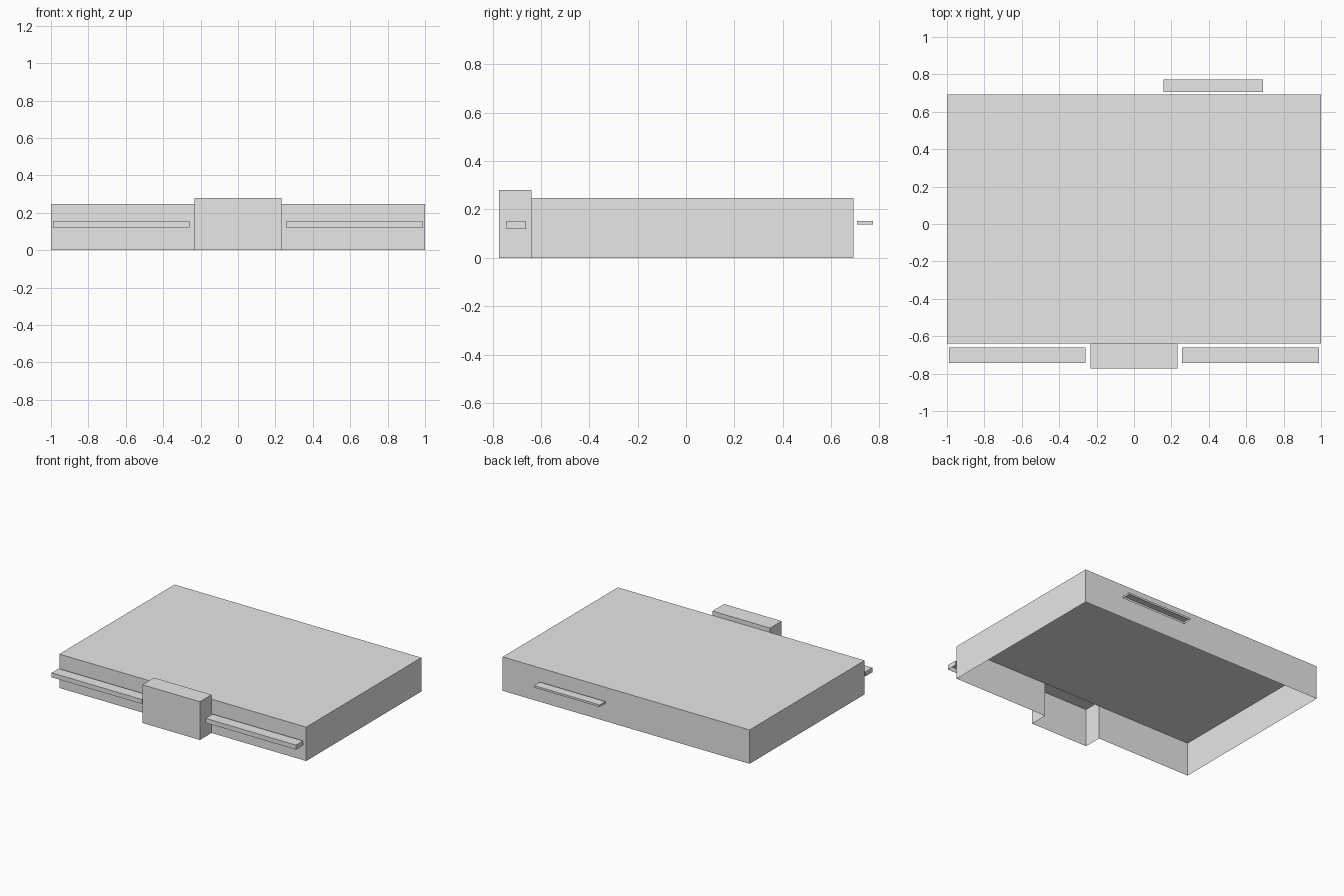
import bpy
import bmesh
from mathutils import Vector

if "Cube" in bpy.data.objects:
    bpy.data.objects.remove(bpy.data.objects["Cube"], do_unlink=True)

GREY = (0.8, 0.8, 0.8, 1)
grey = bpy.data.materials.new("plain grey")
grey.use_nodes = True
grey.diffuse_color = GREY
grey.node_tree.nodes["Principled BSDF"].inputs["Base Color"].default_value = GREY


def shell(name, low, high, cuts=(), opening=None):
    """Thin box without a floor; cuts are (point, normal) planes, opening picks more faces to remove."""
    low, high = Vector(low), Vector(high)
    bm = bmesh.new()
    bmesh.ops.create_cube(bm, size=1)
    bmesh.ops.scale(bm, vec=high - low, verts=bm.verts)
    bmesh.ops.translate(bm, vec=(low + high) / 2, verts=bm.verts)
    bm.normal_update()
    floor = [f for f in bm.faces if f.normal.z < -0.9]
    bmesh.ops.delete(bm, geom=floor, context='FACES')
    for point, normal in cuts:
        bmesh.ops.bisect_plane(bm, geom=bm.verts[:] + bm.edges[:] + bm.faces[:],
                               plane_co=point, plane_no=normal)
    bm.normal_update()
    if opening:
        gap = [f for f in bm.faces if opening(f.normal, f.calc_center_median())]
        bmesh.ops.delete(bm, geom=gap, context='FACES')
    mesh = bpy.data.meshes.new(name)
    bm.to_mesh(mesh)
    bm.free()
    mesh.materials.append(grey)
    obj = bpy.data.objects.new(name, mesh)
    bpy.context.collection.objects.link(obj)
    return obj


HALF = 0.233    # half width of the front bay
TOP = 0.248     # roof height of the main body
FRONT = -0.639  # front wall of the main body

# Main body, its front wall open where the bay joins
shell("main_body", (-1, FRONT, 0), (1, 0.693, TOP),
      cuts=[((s * HALF, 0, 0), (1, 0, 0)) for s in (-1, 1)],
      opening=lambda n, c: n.y < -0.9 and abs(c.x) < HALF)

# Taller front bay, open to the body below the roof line
shell("front_bay", (-HALF, -0.773, 0), (HALF, FRONT, 0.28),
      cuts=[((0, 0, TOP), (0, 0, 1))],
      opening=lambda n, c: n.y > 0.9 and c.z < TOP)

# Ledges standing just clear of the walls
shell("front_ledge_left", (0.257, -0.742, 0.12), (0.99, -0.661, 0.153))
shell("front_ledge_right", (-0.99, -0.742, 0.12), (-0.26, -0.661, 0.153))
shell("back_ledge", (0.159, 0.707, 0.137), (0.69, 0.773, 0.152))
